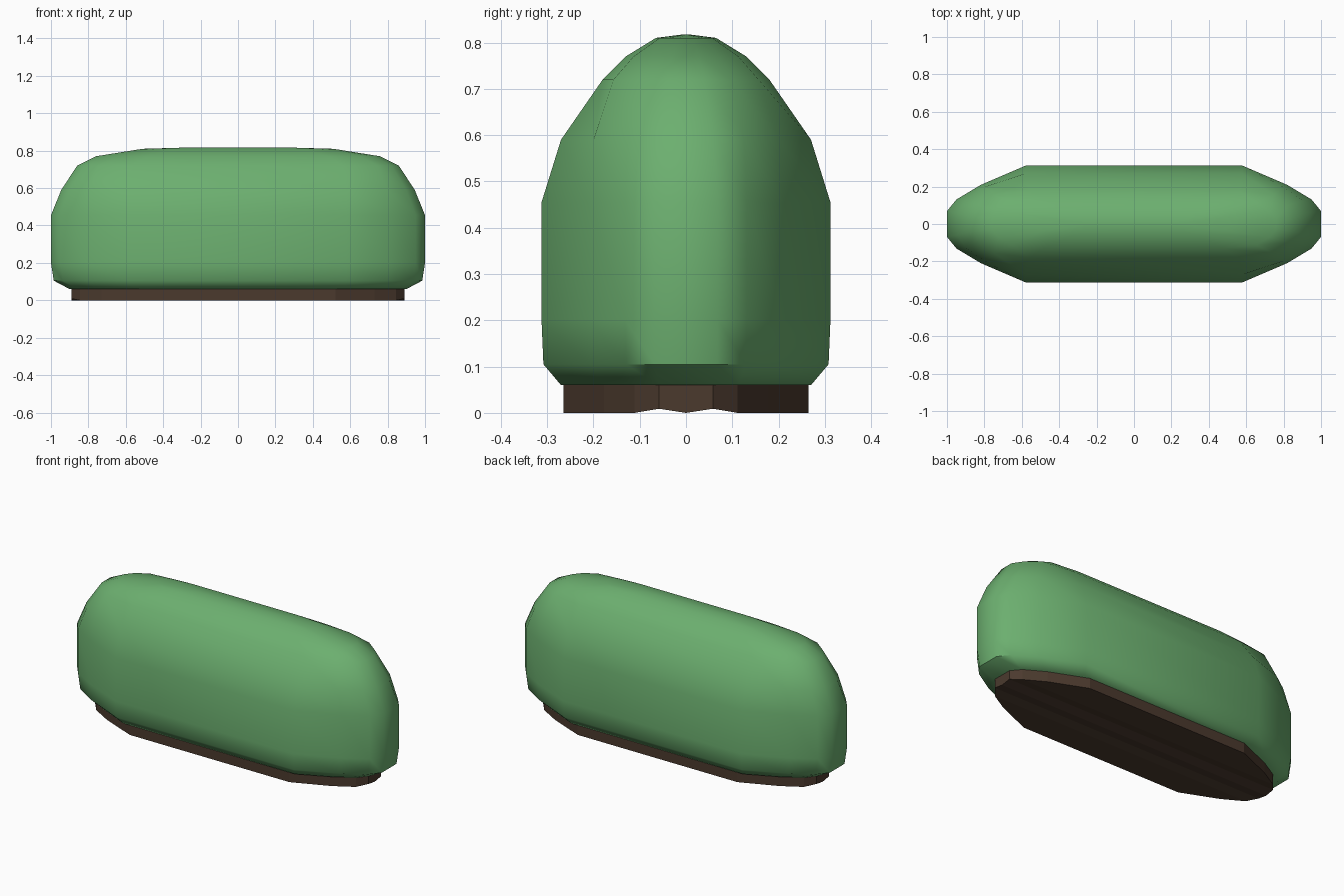
import bpy
import bmesh
from math import radians

cube = bpy.data.objects.get("Cube")
if cube:
    bpy.data.objects.remove(cube, do_unlink=True)


def material(name, rgb):
    mat = bpy.data.materials.new(name)
    mat.use_nodes = True
    color = (*rgb, 1)
    mat.diffuse_color = color
    bsdf = mat.node_tree.nodes["Principled BSDF"]
    bsdf.inputs["Base Color"].default_value = color
    bsdf.inputs["Roughness"].default_value = 0.9
    return mat


# Quarter outlines as fractions of end length and half width
POINTED = [(0, 1), (0.57, 0.67), (0.88, 0.42), (1, 0.22), (1, 0)]
ROUNDED = [(0, 1), (0.62, 0.87), (0.87, 0.55), (1, 0.22), (1, 0)]


def outline(core, end, width, roundness):
    """Mirror a blended quarter outline into a full closed loop."""
    quarter = []
    for (ax, ay), (bx, by) in zip(POINTED, ROUNDED):
        fx = ax + (bx - ax) * roundness
        fy = ay + (by - ay) * roundness
        quarter.append((core + (end - core) * fx, width * fy))
    right = quarter + [(x, -y) for x, y in reversed(quarter[:-1])]
    return right + [(-x, -y) for x, y in right]


def loft(name, levels, mat, ripple=0.0):
    """Stack outlines into a closed solid; ripple lifts the end corners."""
    bm = bmesh.new()
    rings = []
    for z, *shape in levels:
        ring = outline(*shape)
        rings.append([bm.verts.new((x, y, z + (ripple if i % 9 in (3, 5) else 0)))
                      for i, (x, y) in enumerate(ring)])
    count = len(rings[0])
    for low, high in zip(rings, rings[1:]):
        for i in range(count):
            j = (i + 1) % count
            bm.faces.new((low[i], low[j], high[j], high[i]))
    # Close both ends with strips running lengthwise
    half = count // 2
    for ring in (rings[0], rings[-1]):
        for i in range(half - 1):
            bm.faces.new((ring[i], ring[i + 1], ring[-2 - i], ring[-1 - i]))
    bmesh.ops.recalc_face_normals(bm, faces=bm.faces)
    mesh = bpy.data.meshes.new(name)
    bm.to_mesh(mesh)
    bm.free()
    mesh.materials.append(mat)
    obj = bpy.data.objects.new(name, mesh)
    bpy.context.collection.objects.link(obj)
    return obj


def smooth(obj, angle):
    bpy.ops.object.select_all(action="DESELECT")
    obj.select_set(True)
    bpy.context.view_layer.objects.active = obj
    bpy.ops.object.shade_smooth_by_angle(angle=radians(angle))


leaf = material("leaf green", (0.15, 0.43, 0.16))
soil = material("dark soil brown", (0.07, 0.042, 0.027))

# Soil slab under the hedge
loft("soil_base", [(0, 0.52, 0.89, 0.265, 0),
                   (0.06, 0.52, 0.89, 0.265, 0)], soil, ripple=0.009)

# Clipped foliage: height, straight half length, end, half width, roundness
hedge = loft("hedge_foliage", [
    (0.06, 0.56, 0.9, 0.27, 0),
    (0.105, 0.58, 0.985, 0.308, 0),
    (0.2, 0.58, 1, 0.312, 0),
    (0.455, 0.58, 1, 0.312, 0),
    (0.59, 0.58, 0.945, 0.27, 0.35),
    (0.72, 0.56, 0.86, 0.18, 1),
    (0.77, 0.48, 0.76, 0.13, 1),
    (0.81, 0.34, 0.51, 0.065, 1),
    (0.817, 0.2, 0.27, 0.01, 1)], leaf)
smooth(hedge, 50)

# Crisp trimmed edge around the crown
sharp = hedge.data.attributes.get("sharp_edge")
if sharp is None:
    sharp = hedge.data.attributes.new("sharp_edge", "BOOLEAN", "EDGE")
for edge in hedge.data.edges:
    if all(abs(hedge.data.vertices[v].co.z - 0.72) < 0.001 for v in edge.vertices):
        sharp.data[edge.index].value = True
